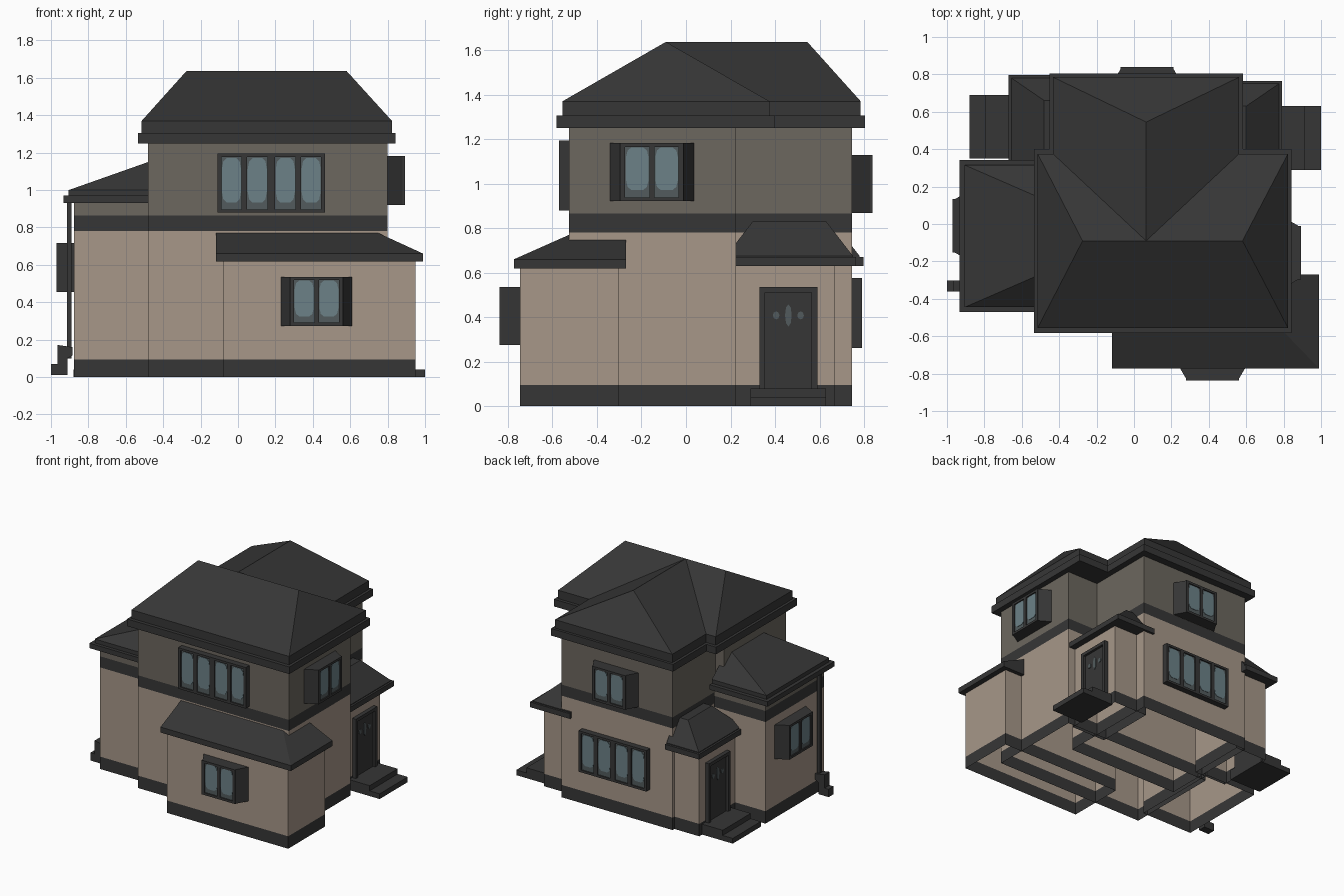
import bpy, bmesh, math
from mathutils import Matrix, Vector

if "Cube" in bpy.data.objects:
    bpy.data.objects.remove(bpy.data.objects["Cube"])


def material(name, col):
    m = bpy.data.materials.new(name)
    m.diffuse_color = (*col, 1)
    m.use_nodes = True
    m.node_tree.nodes["Principled BSDF"].inputs["Base Color"].default_value = m.diffuse_color
    return m


BEIGE = material("beige_wall", (0.385, 0.31, 0.25))
TAUPE = material("taupe_upper_wall", (0.15, 0.135, 0.113))
DARK = material("charcoal_trim", (0.037, 0.037, 0.037))
GLASS = material("blue_grey_glass", (0.15, 0.22, 0.245))
CURTAIN = material("grey_curtain", (0.085, 0.105, 0.11))


def build(name, verts, faces, mats, idx=None, M=Matrix()):
    bm = bmesh.new()
    vs = [bm.verts.new(M @ Vector(v)) for v in verts]
    for i, f in enumerate(faces):
        face = bm.faces.new([vs[j] for j in f])
        face.material_index = idx[i] if idx else 0
    bmesh.ops.remove_doubles(bm, verts=bm.verts, dist=1e-5)
    bmesh.ops.recalc_face_normals(bm, faces=bm.faces)
    me = bpy.data.meshes.new(name)
    bm.to_mesh(me)
    bm.free()
    for m in mats:
        me.materials.append(m)
    ob = bpy.data.objects.new(name, me)
    bpy.context.collection.objects.link(ob)
    return ob


def loft(name, sections, mats=(DARK,), bands=None, bottom=True, M=Matrix()):
    """Stack of rectangles (z, x0, x1, y0, y1); an equal pair makes a ridge."""
    verts, faces, idx = [], [], []
    for z, x0, x1, y0, y1 in sections:
        verts += [(x0, y0, z), (x1, y0, z), (x1, y1, z), (x0, y1, z)]
    for r in range(len(sections) - 1):
        for k in range(4):
            a, b = r * 4 + k, r * 4 + (k + 1) % 4
            faces.append((a, b, b + 4, a + 4))
            idx.append(bands[r] if bands else 0)
    n = len(verts)
    faces.append((n - 4, n - 3, n - 2, n - 1))
    idx.append(idx[-1])
    if bottom:
        faces.append((3, 2, 1, 0))
        idx.append(idx[0])
    return build(name, verts, faces, mats, idx, M)


def box(name, x0, x1, y0, y1, z0, z1, mat=DARK, M=Matrix()):
    return loft(name, [(z0, x0, x1, y0, y1), (z1, x0, x1, y0, y1)], (mat,), M=M)


def prism(name, outline, y0, y1, mat, M):
    """Outline of (x, z) points extruded along y."""
    n = len(outline)
    verts = [(x, y0, z) for x, z in outline] + [(x, y1, z) for x, z in outline]
    faces = [tuple(range(n)), tuple(range(2 * n - 1, n - 1, -1))]
    faces += [(k, (k + 1) % n, (k + 1) % n + n, k + n) for k in range(n)]
    return build(name, verts, faces, (mat,), M=M)


# Wall shells: plinth, beige, dark band, taupe; open underneath
def walls(name, x0, x1, y0, y1, top):
    zs = [0, 0.095] + [z for z in (0.78, 0.865) if z < top] + [top]
    loft(name, [(z, x0, x1, y0, y1) for z in zs], (DARK, BEIGE, TAUPE),
         [0, 1, 0, 2], bottom=False)


walls("main_front_walls", -0.48, 0.80, -0.525, 0.225, 1.26)
walls("main_back_walls", -0.41, 0.535, -0.05, 0.747, 1.26)
walls("left_wing_walls", -0.878, -0.44, -0.42, 0.29, 0.94)
walls("front_room_walls", -0.08, 0.948, -0.745, -0.30, 0.63)
walls("right_porch_walls", 0.45, 0.74, 0.20, 0.668, 0.64)
walls("left_porch_walls", -0.62, -0.35, 0.27, 0.725, 0.64)


# Main roof: two crossing hips with stepped eaves
def hip(name, outer, inner, ridge, zs):
    loft(name, [(zs[0], *outer), (zs[1], *outer), (zs[1], *inner),
                (zs[2], *inner), (zs[3], *ridge)])


ZM = (1.25, 1.305, 1.37, 1.637)
hip("main_front_roof", (-0.535, 0.843, -0.582, 0.40), (-0.515, 0.823, -0.555, 0.375),
    (-0.275, 0.58, -0.09, -0.09), ZM)
hip("main_back_roof", (-0.453, 0.582, -0.09, 0.805), (-0.433, 0.562, -0.09, 0.785),
    (0.065, 0.065, -0.09, 0.545), ZM)

# Lower roofs leaning on the walls
hip("left_wing_roof", (-0.932, -0.44, -0.47, 0.343), (-0.905, -0.44, -0.445, 0.315),
    (-0.48, -0.44, -0.26, 0.13), (0.932, 0.97, 1.0, 1.15))
E = (-0.117, 0.99, -0.773, -0.27)
hip("front_room_roof", E, E, (-0.117, 0.75, -0.525, -0.27), (0.618, 0.64, 0.66, 0.77))
hip("right_porch_roof", (0.45, 0.79, 0.165, 0.765), (0.45, 0.775, 0.18, 0.75),
    (0.45, 0.60, 0.30, 0.63), (0.63, 0.67, 0.675, 0.83))
hip("left_porch_roof", (-0.67, -0.38, 0.235, 0.797), (-0.655, -0.38, 0.25, 0.78),
    (-0.48, -0.38, 0.37, 0.66), (0.63, 0.67, 0.675, 0.83))


# Windows: local x runs along the wall, local -y points outward
def place(x, y, z, deg):
    return Matrix.Translation((x, y, z)) @ Matrix.Rotation(math.radians(deg), 4, 'Z')


def window(name, M, back_w, front_w, h, depth, centres, pane_w):
    b, f, d = back_w / 2, front_w / 2, depth - 0.012
    plan = [(-b, 0.01), (b, 0.01), (f, -d), (-f, -d)]
    verts = [(x, y, z) for z in (-h / 2, h / 2) for x, y in plan]
    faces = [(3, 2, 1, 0), (4, 5, 6, 7)]
    faces += [(k, (k + 1) % 4, (k + 1) % 4 + 4, k + 4) for k in range(4)]
    build(name + "_case", verts, faces, (DARK,), M=M)
    pane_h = h - 0.035
    for s in (-1, 1):
        z0, z1 = sorted((s * h / 2, s * pane_h / 2))
        box(name + "_rail", -f, f, -depth, -d, z0, z1, M=M)
    # bars fill the gaps between panes
    edges = [-f] + [c + s * pane_w / 2 for c in centres for s in (-1, 1)] + [f]
    for x0, x1 in zip(edges[::2], edges[1::2]):
        box(name + "_bar", x0, x1, -depth, -d, -pane_h / 2, pane_h / 2, M=M)
    for c in centres:
        box(name + "_curtain", c - pane_w / 2, c + pane_w / 2, -d - 0.003, -d,
            -pane_h / 2, pane_h / 2, CURTAIN, M)
        oval = []
        for k in range(12):
            a = math.radians(15 + 30 * k)
            px, pz = math.cos(a), math.sin(a)
            oval.append((c + 0.48 * pane_w * math.copysign(abs(px) ** 0.5, px),
                         0.015 + 0.43 * pane_h * math.copysign(abs(pz) ** 0.5, pz)))
        prism(name + "_glass", oval, -d - 0.006, -d - 0.002, GLASS, M)


for name, M in (("front_upper_window", place(0.178, -0.525, 1.037, 0)),
                ("back_lower_window", place(0.07, 0.747, 0.418, 180))):
    window(name, M, 0.575, 0.575, 0.315, 0.045, (-0.213, -0.075, 0.075, 0.213), 0.108)
for name, M in (("front_bay", place(0.42, -0.745, 0.405, 0)),
                ("right_bay", place(0.80, -0.153, 1.052, 90)),
                ("back_bay", place(0.07, 0.747, 0.998, 180)),
                ("left_bay", place(-0.878, -0.01, 0.585, -90))):
    window(name, M, 0.39, 0.285, 0.262, 0.092, (-0.066, 0.066), 0.108)


# Doors with small lights, and two steps each
def entrance(side, x, y, deg):
    M = place(x, y, 0, deg)
    n = side + "_door"
    box(n + "_panel", -0.11, 0.11, -0.012, 0.01, 0.08, 0.515, M=M)
    for s in (-1, 1):
        x0, x1 = sorted((s * 0.105, s * 0.13))
        box(n + "_jamb", x0, x1, -0.03, 0.01, 0.08, 0.535, M=M)
    box(n + "_lintel", -0.13, 0.13, -0.03, 0.01, 0.51, 0.535, M=M)
    for cx, w, h in ((-0.055, 0.015, 0.018), (0, 0.015, 0.05), (0.055, 0.015, 0.018)):
        ring = [(cx + w * math.cos(k * math.pi / 4), 0.408 + h * math.sin(k * math.pi / 4))
                for k in range(8)]
        prism(n + "_light", ring, -0.017, -0.011, CURTAIN, M)
    box(side + "_upper_step", -0.17, 0.17, -0.175, 0.01, 0.04, 0.08, M=M)
    box(side + "_lower_step", -0.17, 0.17, -0.26, 0.01, 0, 0.04, M=M)


entrance("right", 0.74, 0.46, 90)
entrance("left", -0.62, 0.52, -90)

# Downpipe with its foot on the left wing
box("downpipe", -0.915, -0.89, -0.345, -0.32, 0.1, 0.95)
foot = [(-1.0, 0.01), (-0.912, 0.01), (-0.912, 0.1), (-0.885, 0.115), (-0.885, 0.16),
        (-0.965, 0.172), (-0.965, 0.07), (-1.0, 0.07)]
prism("downpipe_foot", foot, -0.362, -0.302, DARK, Matrix())
